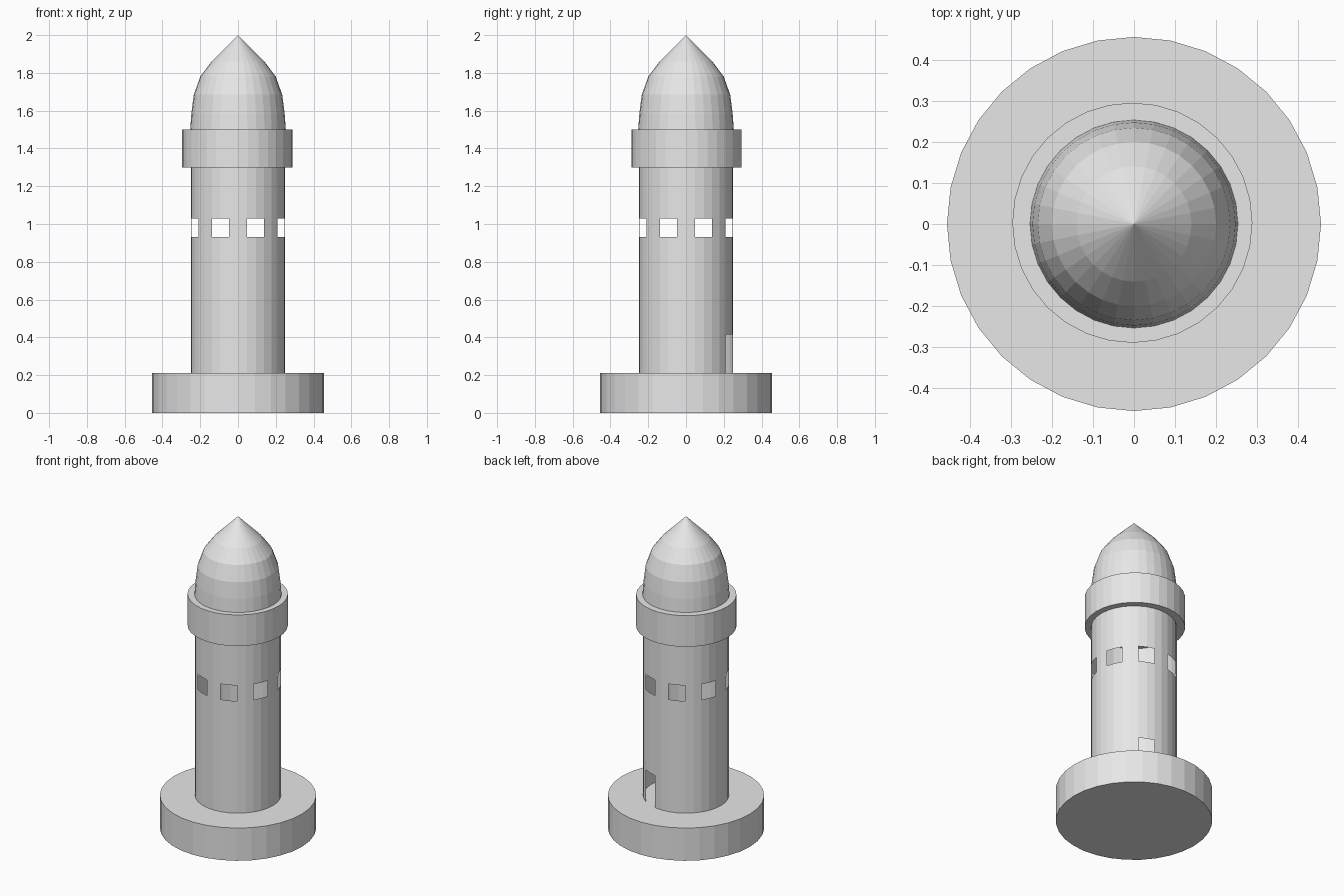
import bpy, bmesh, math

if "Cube" in bpy.data.objects:
    bpy.data.objects.remove(bpy.data.objects["Cube"])

SIDES = 32

stone = bpy.data.materials.new("pale grey")
stone.diffuse_color = (0.8, 0.8, 0.8, 1)
stone.use_nodes = True
stone.node_tree.nodes["Principled BSDF"].inputs["Base Color"].default_value = stone.diffuse_color


def lathe(name, profile, skip=lambda band, side: False, centre=(0, 0)):
    """Revolve (radius, height) points; radius 0 closes to a point.
    skip(band, side) leaves openings."""
    bm = bmesh.new()
    rings = []
    for r, z in profile:
        if r == 0:
            rings.append([bm.verts.new((0, 0, z))] * SIDES)
        else:
            rings.append([bm.verts.new((r * math.cos(math.tau * i / SIDES),
                                        r * math.sin(math.tau * i / SIDES), z))
                          for i in range(SIDES)])
    for band, (low, high) in enumerate(zip(rings, rings[1:])):
        for i in range(SIDES):
            if skip(band, i):
                continue
            j = (i + 1) % SIDES
            corners = list(dict.fromkeys((low[i], low[j], high[j], high[i])))
            bm.faces.new(corners)
    mesh = bpy.data.meshes.new(name)
    bm.to_mesh(mesh)
    bm.free()
    mesh.materials.append(stone)
    obj = bpy.data.objects.new(name, mesh)
    obj.location = (*centre, 0)
    bpy.context.collection.objects.link(obj)
    return obj


# Round foot
lathe("base", [(0, 0), (0.455, 0), (0.455, 0.21), (0, 0.21)])


# Thin tower wall: one doorway at the back, eight windows around
def opening(band, side):
    door = band == 0 and side in (5, 6)
    window = band == 2 and side % 4 in (1, 2)
    return door or window


lathe("tower", [(0.25, 0.21), (0.25, 0.415), (0.25, 0.93), (0.25, 1.03), (0.25, 1.3)],
      opening)

# Gallery ring, very slightly off centre
lathe("collar", [(0, 1.3), (0.292, 1.3), (0.292, 1.5), (0, 1.5)], centre=(-0.004, 0.003))

# Pointed dome
lathe("dome", [(0.253, 1.5), (0.247, 1.585), (0.234, 1.685),
               (0.2, 1.78), (0.14, 1.86), (0, 2.0)])
